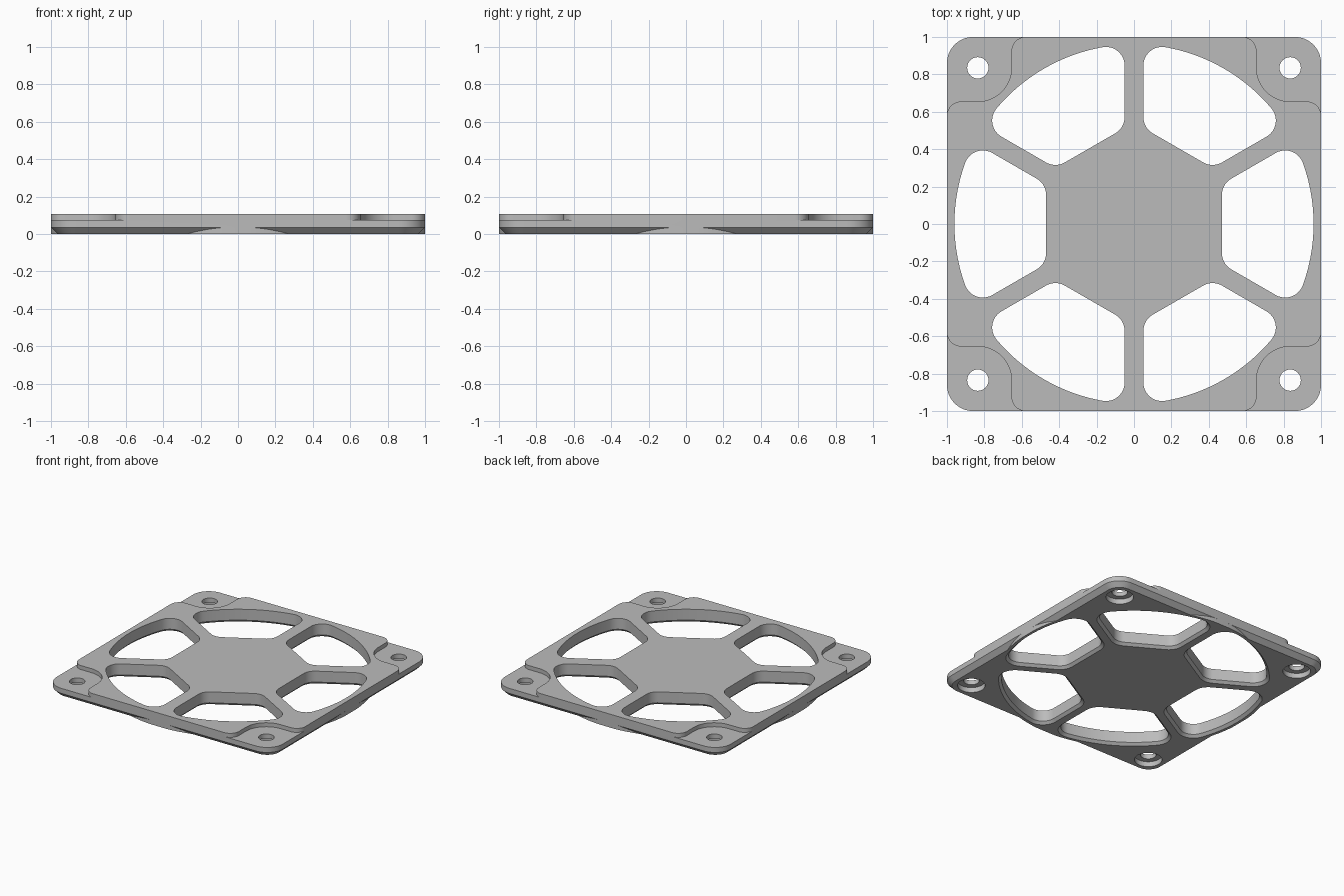
import bpy, bmesh
from math import sin, cos, asin, pi, radians
from mathutils import Matrix

if "Cube" in bpy.data.objects:
    bpy.data.objects.remove(bpy.data.objects["Cube"])

HEIGHT, CORNER_TOP, CHAMFER = 0.107, 0.075, 0.035
HOLE_POS = 0.835


def arc(cx, cy, r, start, end, steps=12):
    """Points on an arc, angles in degrees."""
    return [(cx + r * cos(radians(start + (end - start) * i / steps)),
             cy + r * sin(radians(start + (end - start) * i / steps)))
            for i in range(steps + 1)]


def add_stack(bm, layers, turn=0.0):
    """Closed solid through stacked (outline, z) layers, turned about z."""
    rot = Matrix.Rotation(radians(turn), 3, 'Z')
    rings = []
    for outline, z in layers:
        rings.append([bm.verts.new(rot @ Matrix.Identity(3).col[2] * z
                                   + rot @ Matrix(((x, 0, 0), (y, 0, 0), (0, 0, 0))).col[0])
                      for x, y in outline])
    for low, high in zip(rings, rings[1:]):
        n = len(low)
        for i in range(n):
            j = (i + 1) % n
            bm.faces.new((low[i], low[j], high[j], high[i]))
    bm.faces.new(rings[0][::-1])
    bm.faces.new(rings[-1])


def make_object(name, bm):
    bmesh.ops.recalc_face_normals(bm, faces=bm.faces)
    mesh = bpy.data.meshes.new(name)
    bm.to_mesh(mesh)
    bm.free()
    obj = bpy.data.objects.new(name, mesh)
    bpy.context.collection.objects.link(obj)
    return obj


def combine(target, tool, operation):
    """Apply a boolean and drop the helper."""
    mod = target.modifiers.new(operation, 'BOOLEAN')
    mod.operation, mod.object, mod.solver = operation, tool, 'EXACT'
    tool.hide_render = True
    bpy.context.view_layer.objects.active = target
    bpy.ops.object.modifier_apply(modifier=mod.name)
    bpy.data.objects.remove(tool)


def rounded_square(inset):
    c = 0.86
    pts = []
    for k, (sx, sy) in enumerate([(1, 1), (-1, 1), (-1, -1), (1, -1)]):
        pts += arc(sx * c, sy * c, 1 - c - inset, 90 * k, 90 * k + 90)
    return pts


def opening(grow):
    """Outline between two spokes, hub side and rim, centred on +x."""
    hub, spoke, rim, fillet = 0.47, 0.05, 0.96, 0.1
    off = spoke + fillet
    ix = hub + fillet
    iy = (ix * 0.5 - off) / cos(pi / 6)
    a = 30 - asin(off / (rim - fillet)) * 180 / pi
    ox = (rim - fillet) * cos(radians(a))
    oy = (rim - fillet) * sin(radians(a))
    r = fillet + grow
    half = arc(ix, iy, r, 180, 120, 8) + arc(ox, oy, r, 120, a, 12)
    rim_arc = arc(0, 0, rim + grow, a, -a, 32)[1:-1]
    return half + rim_arc + [(x, -y) for x, y in reversed(half)]


# Square plate with a chamfered underside
bm = bmesh.new()
add_stack(bm, [(rounded_square(CHAMFER), 0), (rounded_square(0), CHAMFER),
               (rounded_square(0), HEIGHT)])
plate = make_object("vent_plate", bm)

# Round collar that fills the chamfer at the middle of each side
bm = bmesh.new()
clip = [(max(-1, min(1, x)), max(-1, min(1, y)))
        for x, y in arc(0, 0, 1.003, 0, 360, 144)[:-1]]
add_stack(bm, [(clip, 0), (clip, 0.05)])
combine(plate, make_object("collar", bm), 'UNION')

# Six openings around the hub, chamfered below
bm = bmesh.new()
for k in range(6):
    add_stack(bm, [(opening(0.02), -0.05), (opening(0.02), 0),
                   (opening(0), 0.02), (opening(0), 0.2)], 60 * k)
combine(plate, make_object("opening_cutter", bm), 'DIFFERENCE')

# Lowered corner seats
seat = (arc(0.58, 0.925, 0.075, 90, 0, 8)
        + arc(HOLE_POS, HOLE_POS, 0.18, 180, 270, 16)
        + arc(0.925, 0.58, 0.075, 90, 0, 8)
        + [(1.1, 0.58), (1.1, 1.1), (0.58, 1.1)])
bm = bmesh.new()
for k in range(4):
    add_stack(bm, [(seat, CORNER_TOP), (seat, 0.2)], 90 * k)
combine(plate, make_object("seat_cutter", bm), 'DIFFERENCE')

# Screw holes with a counterbore underneath
wide = arc(HOLE_POS, HOLE_POS, 0.1, 0, 360, 32)[:-1]
narrow = arc(HOLE_POS, HOLE_POS, 0.057, 0, 360, 32)[:-1]
bm = bmesh.new()
for k in range(4):
    add_stack(bm, [(wide, -0.05), (wide, 0.04), (narrow, 0.04), (narrow, 0.2)], 90 * k)
combine(plate, make_object("hole_cutter", bm), 'DIFFERENCE')

# Colour and shading
grey = bpy.data.materials.new("light_grey")
grey.use_nodes = True
grey.diffuse_color = (0.5, 0.5, 0.5, 1)
grey.node_tree.nodes["Principled BSDF"].inputs["Base Color"].default_value = (0.5, 0.5, 0.5, 1)
plate.data.materials.clear()
plate.data.materials.append(grey)
bpy.ops.object.select_all(action='DESELECT')
plate.select_set(True)
bpy.context.view_layer.objects.active = plate
bpy.ops.object.shade_smooth_by_angle(angle=radians(25))
